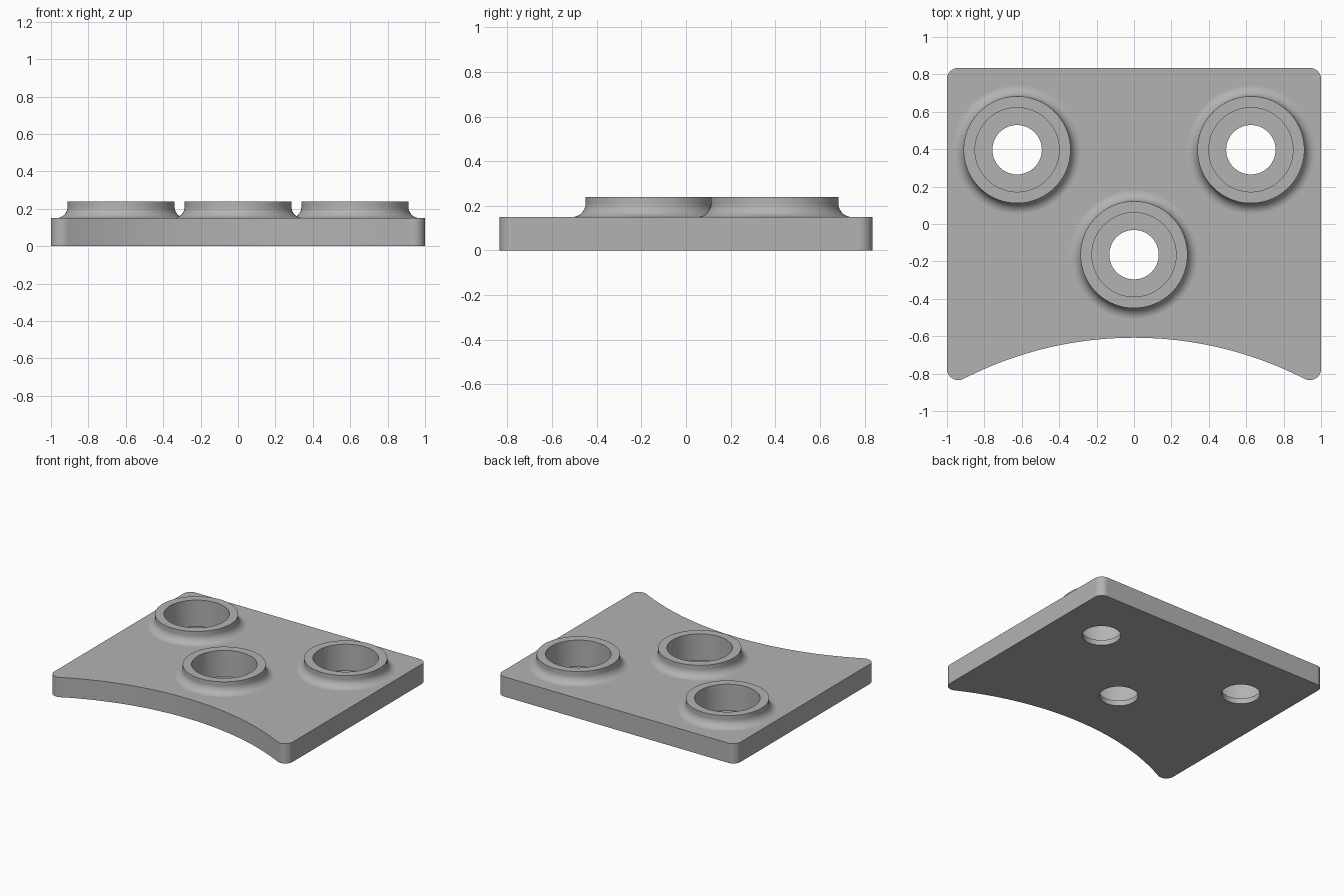
import bpy, bmesh
from math import sin, cos, pi, asin, sqrt

cube = bpy.data.objects.get("Cube")
if cube:
    bpy.data.objects.remove(cube, do_unlink=True)

grey = bpy.data.materials.new("plain grey")
grey.use_nodes = True
grey.diffuse_color = (0.45, 0.45, 0.45, 1)
grey.node_tree.nodes["Principled BSDF"].inputs["Base Color"].default_value = grey.diffuse_color

HALF_Y, THICK, CORNER, SWEEP = 0.835, 0.15, 0.06, 2.0
BOSS_R, BOSS_TOP, BORE_R, HOLE_R, FLOOR, FILLET = 0.286, 0.24, 0.225, 0.132, 0.04, 0.06
CENTRES = [(-0.625, 0.397), (0.625, 0.397), (0, -0.164)]
SEG = 96


def add_object(name, bm):
    bmesh.ops.recalc_face_normals(bm, faces=bm.faces)
    mesh = bpy.data.meshes.new(name)
    bm.to_mesh(mesh)
    bm.free()
    mesh.materials.append(grey)
    obj = bpy.data.objects.new(name, mesh)
    bpy.context.collection.objects.link(obj)
    return obj


def arc(cx, cy, r, start, end, steps):
    return [(cx + r * cos(start + (end - start) * i / steps),
             cy + r * sin(start + (end - start) * i / steps)) for i in range(steps + 1)]


def lathe(name, profile, centre):
    # Closed solid of revolution whose profile starts and ends on the axis
    bm = bmesh.new()
    verts = [bm.verts.new((centre[0] + r, centre[1], z)) for r, z in profile]
    edges = [bm.edges.new(pair) for pair in zip(verts, verts[1:])]
    bmesh.ops.spin(bm, geom=verts + edges, cent=(*centre, 0), axis=(0, 0, 1),
                   angle=2 * pi, steps=SEG)
    bmesh.ops.remove_doubles(bm, verts=bm.verts, dist=1e-5)
    return add_object(name, bm)


# Plate outline: rounded back corners, front tips tangent to a concave sweep
tip_x, tip_y = 1 - CORNER, CORNER - HALF_Y
reach = SWEEP + CORNER
sweep_y = tip_y - sqrt(reach ** 2 - tip_x ** 2)
lean = asin(tip_x / reach)
right = arc(0, sweep_y, SWEEP, pi / 2, pi / 2 - lean, 24)
right += arc(tip_x, tip_y, CORNER, -pi / 2 - lean, 0, 12)[1:]
right += arc(tip_x, HALF_Y - CORNER, CORNER, 0, pi / 2, 8)
outline = right + [(-x, y) for x, y in reversed(right[1:])]

bm = bmesh.new()
base = bm.faces.new([bm.verts.new((x, y, 0)) for x, y in outline])
top = bmesh.ops.extrude_face_region(bm, geom=[base])["geom"]
bmesh.ops.translate(bm, vec=(0, 0, THICK), verts=[v for v in top if isinstance(v, bmesh.types.BMVert)])
plate = add_object("mounting_plate", bm)

# Filleted bosses are joined on, then stepped holes are cut
fillet = arc(BOSS_R + FILLET, THICK + FILLET, FILLET, -pi / 2, -pi, 10)
boss = [(0, THICK / 2), (BOSS_R + FILLET, THICK / 2)] + fillet + [(BOSS_R, BOSS_TOP), (0, BOSS_TOP)]
bore = [(0, -0.1), (HOLE_R, -0.1), (HOLE_R, FLOOR), (BORE_R, FLOOR), (BORE_R, 0.4), (0, 0.4)]
helpers = []
for name, profile, operation in (("boss", boss, "UNION"), ("bore_cutter", bore, "DIFFERENCE")):
    for centre in CENTRES:
        helper = lathe(name, profile, centre)
        helper.hide_render = True
        mod = plate.modifiers.new(name, "BOOLEAN")
        mod.operation, mod.object, mod.solver = operation, helper, "EXACT"
        helpers.append(helper)

# Bake the joined shape and drop the helpers
graph = bpy.context.evaluated_depsgraph_get()
plate_mesh = bpy.data.meshes.new_from_object(plate.evaluated_get(graph))
plate.modifiers.clear()
plate.data = plate_mesh
for helper in helpers:
    bpy.data.objects.remove(helper, do_unlink=True)
plate_mesh.materials.clear()
plate_mesh.materials.append(grey)

# Smooth rounds with crisp edges and flat faces kept flat
bpy.ops.object.select_all(action="DESELECT")
plate.select_set(True)
bpy.context.view_layer.objects.active = plate
bpy.ops.object.shade_smooth_by_angle(angle=pi / 6)
weighted = plate.modifiers.new("flat_face_normals", "WEIGHTED_NORMAL")
weighted.keep_sharp = True
